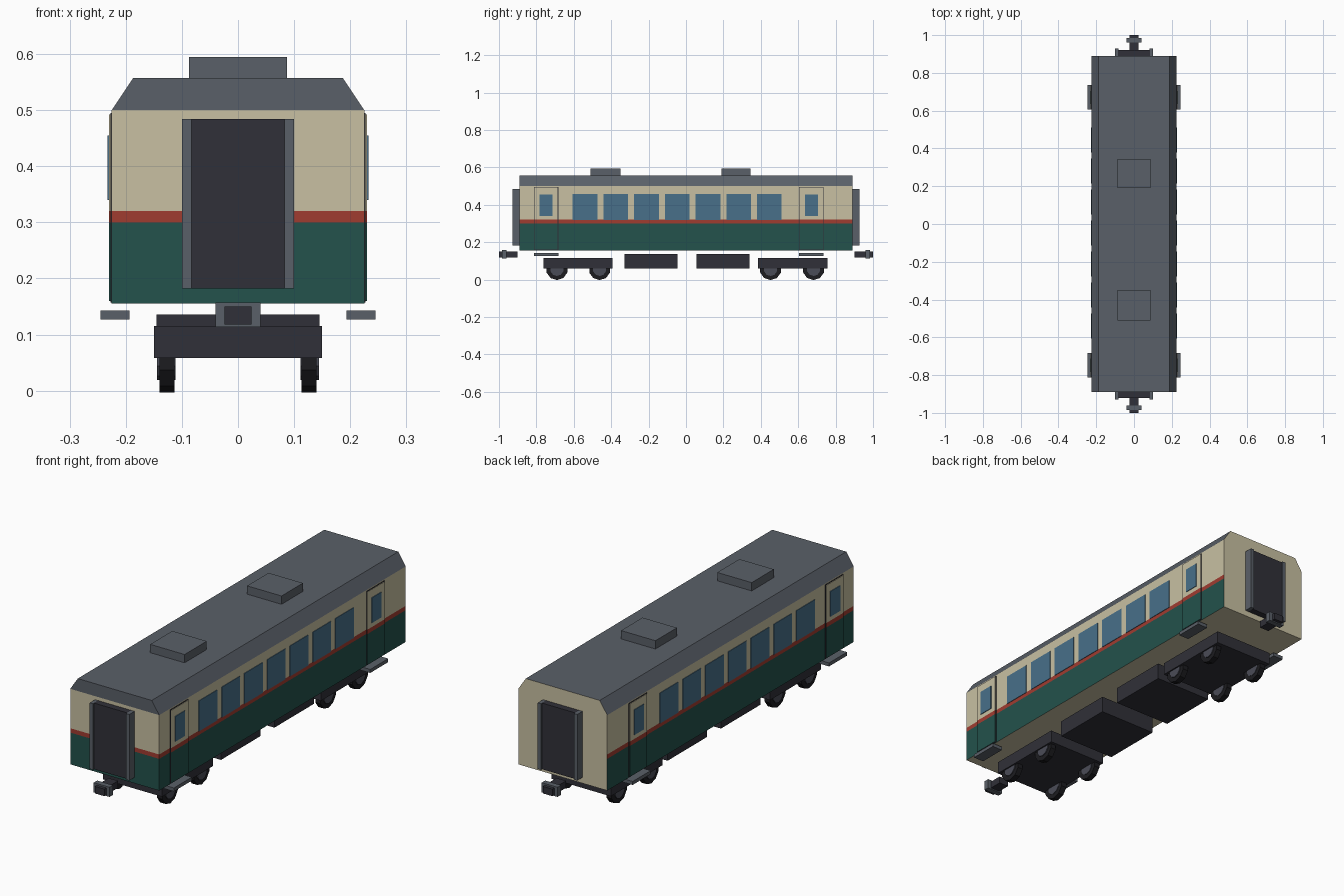
import bpy
import bmesh
import math
from mathutils import Matrix, Vector

cube = bpy.data.objects.get("Cube")
if cube:
    bpy.data.objects.remove(cube, do_unlink=True)


def material(name, hexcode):
    srgb = [int(hexcode[i:i + 2], 16) / 255 for i in (0, 2, 4)]
    linear = [((c + 0.055) / 1.055) ** 2.4 if c > 0.04 else c / 12.92 for c in srgb]
    mat = bpy.data.materials.new(name)
    mat.use_nodes = True
    color = (*linear, 1)
    mat.diffuse_color = color
    mat.node_tree.nodes["Principled BSDF"].inputs["Base Color"].default_value = color
    return mat


cream = material("cream paint", "C8C0A2")
green = material("dark green paint", "23524C")
red = material("red stripe paint", "A03C30")
gray = material("roof gray", "5A6068")
dark = material("charcoal", "303038")
blue = material("window blue", "48708A")
black = material("wheel black", "1C1C20")
steel = material("hub gray", "4A4C57")


def add_object(name, bm, *mats):
    bmesh.ops.recalc_face_normals(bm, faces=bm.faces)
    mesh = bpy.data.meshes.new(name)
    bm.to_mesh(mesh)
    bm.free()
    for mat in mats:
        mesh.materials.append(mat)
    obj = bpy.data.objects.new(name, mesh)
    bpy.context.scene.collection.objects.link(obj)
    return obj


def box(name, xs, ys, zs, mat):
    """Box between the given pairs of limits."""
    bm = bmesh.new()
    bmesh.ops.create_cube(bm, size=1)
    for v in bm.verts:
        v.co = Vector(sum(r) / 2 + c * (r[1] - r[0]) for c, r in zip(v.co, (xs, ys, zs)))
    return add_object(name, bm, mat)


def disc(name, x0, x1, y, z, radius, sides, mat):
    """Wheel-like cylinder along x with a flat at the bottom."""
    bm = bmesh.new()
    bmesh.ops.create_cone(bm, cap_ends=True, segments=sides, radius1=radius,
                          radius2=radius, depth=abs(x1 - x0))
    turn = Matrix.Rotation(math.pi / 2, 4, "Y") @ Matrix.Rotation(math.pi / sides, 4, "Z")
    bm.transform(Matrix.Translation(((x0 + x1) / 2, y, z)) @ turn)
    return add_object(name, bm, mat)


# Body shell: stacked bands, coloured by height
HALF, END = 0.225, 0.89
levels = [(0.155, HALF), (0.30, HALF), (0.32, HALF), (0.50, HALF), (0.557, 0.187)]
bm = bmesh.new()
rings = [[bm.verts.new((sx * w, sy * END, z)) for sx, sy in ((-1, -1), (1, -1), (1, 1), (-1, 1))]
         for z, w in levels]
for band, (low, high) in enumerate(zip(rings, rings[1:])):
    for i in range(4):
        j = (i + 1) % 4
        face = bm.faces.new((low[i], low[j], high[j], high[i]))
        rear = i == 2
        face.material_index = 2 if rear else band
bm.faces.new(rings[0][::-1]).material_index = 2
bm.faces.new(rings[-1]).material_index = 3
add_object("body_shell", bm, green, red, cream, gray)

# Roof vents
for label, ys in (("front", (-0.51, -0.35)), ("rear", (0.19, 0.345))):
    box(f"{label}_roof_vent", (-0.087, 0.087), ys, (0.55, 0.595), gray)

# Side windows, doors and steps
for side, sx in (("left", 1), ("right", -1)):
    def plate(name, depth, ys, zs, mat):
        box(f"{side}_{name}", sorted((sx * 0.22, sx * depth)), ys, zs, mat)

    for i in range(7):
        y = -0.54 + 0.1643 * i
        plate(f"window_{i + 1}", 0.2275, (y - 0.066, y + 0.066), (0.318, 0.457), blue)

    for end, y in (("front", -0.748), ("rear", 0.67)):
        edge, panel, glass = [(y - w, y + w) for w in (0.065, 0.062, 0.035)]
        plate(f"{end}_door_frame", 0.2275, edge, (0.157, 0.495), dark)
        plate(f"{end}_door_top", 0.2295, panel, (0.32, 0.492), cream)
        plate(f"{end}_door_stripe", 0.2295, panel, (0.30, 0.32), red)
        plate(f"{end}_door_bottom", 0.2295, panel, (0.16, 0.30), green)
        plate(f"{end}_door_window", 0.2325, glass, (0.34, 0.455), blue)
        box(f"{side}_{end}_step", sorted((sx * 0.193, sx * 0.245)), edge, (0.127, 0.143), gray)

# Gangways and couplers at both ends
for end, sy in (("front", -1), ("rear", 1)):
    def span(a, b):
        return sorted((sy * a, sy * b))

    box(f"{end}_gangway_door", (-0.085, 0.085), span(0.88, 0.92), (0.182, 0.484), dark)
    for side, xs in (("left", (0.083, 0.1)), ("right", (-0.1, -0.083))):
        box(f"{end}_{side}_gangway_post", xs, span(0.88, 0.928), (0.182, 0.484), gray)
    box(f"{end}_coupler_bar", (-0.024, 0.024), span(0.90, 1.0), (0.118, 0.15), dark)
    box(f"{end}_coupler_head", (-0.04, 0.04), span(0.96, 0.985), (0.113, 0.157), gray)

# Bogies with wheels and hubs
for end, ys, axles in (("front", (-0.762, -0.393), (-0.69, -0.462)),
                       ("rear", (0.385, 0.757), (0.452, 0.682))):
    box(f"{end}_bogie_frame", (-0.15, 0.15), ys, (0.058, 0.115), dark)
    for n, y in enumerate(axles, 1):
        for side, sx in (("left", 1), ("right", -1)):
            name = f"{end}_{side}_wheel_{n}"
            disc(name, sx * 0.113, sx * 0.14, y, 0.055, 0.058, 10, black)
            disc(name + "_hub", sx * 0.111, sx * 0.144, y, 0.055, 0.036, 10, steel)

# Underfloor equipment boxes
for label, ys in (("front", (-0.33, -0.045)), ("rear", (0.056, 0.34))):
    box(f"{label}_equipment_box", (-0.145, 0.145), ys, (0.06, 0.136), dark)
